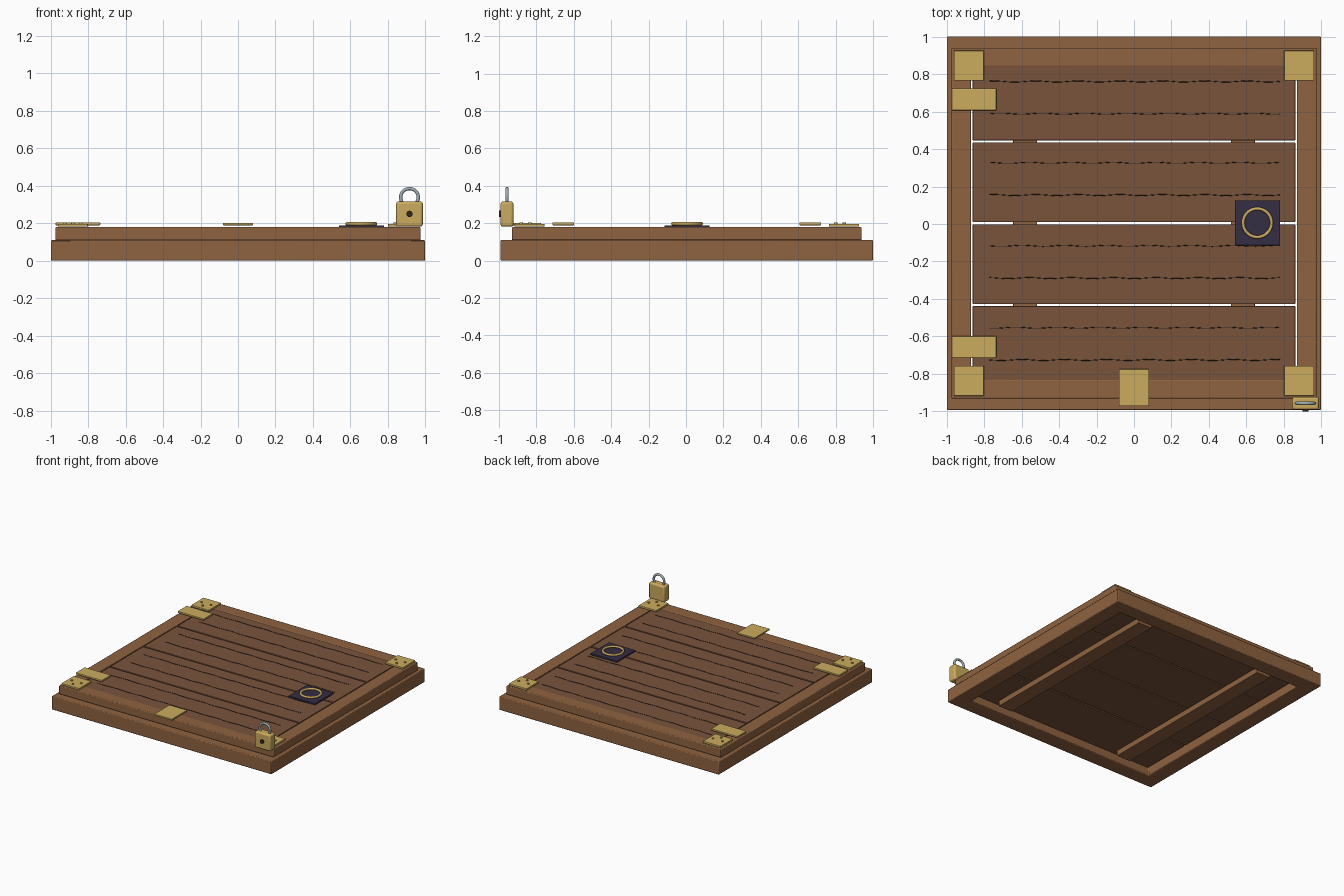
import bpy, bmesh, math

if "Cube" in bpy.data.objects:
    bpy.data.objects.remove(bpy.data.objects["Cube"])

OY = 0.004  # the wooden body sits slightly back; the keyhole reaches the front limit


def material(name, rgb):
    m = bpy.data.materials.new(name)
    m.diffuse_color = (*rgb, 1)
    m.use_nodes = True
    m.node_tree.nodes["Principled BSDF"].inputs["Base Color"].default_value = m.diffuse_color
    return m


FRAME = material("frame_wood", (0.275, 0.125, 0.052))
PLANK = material("plank_wood", (0.19, 0.087, 0.044))
GRAIN = material("dark_grain", (0.035, 0.018, 0.01))
BRASS = material("brass", (0.60, 0.41, 0.11))
IRON = material("dark_iron", (0.035, 0.026, 0.058))
STEEL = material("steel", (0.35, 0.42, 0.45))


def add_bevel(o, width, segments=2):
    b = o.modifiers.new("bevel", "BEVEL")
    b.width, b.segments = width, segments


def smooth(o):
    bpy.context.view_layer.objects.active = o
    bpy.ops.object.select_all(action="DESELECT")
    o.select_set(True)
    bpy.ops.object.shade_smooth_by_angle()


def box(name, x, y, z, mat, bevel=0.004, segments=2):
    """Box given by its (min, max) on each axis."""
    bpy.ops.mesh.primitive_cube_add(size=1, location=[sum(r) / 2 for r in (x, y, z)])
    o = bpy.context.object
    o.name = name
    o.scale = [abs(r[1] - r[0]) for r in (x, y, z)]
    bpy.ops.object.transform_apply(location=False, rotation=False, scale=True)
    add_bevel(o, bevel, segments)
    o.data.materials.append(mat)
    return o


def ring_frame(name, outer, inner, z, mat, bevel):
    """Seamless rectangular frame from outer and inner half sizes."""
    bm = bmesh.new()
    corners = ((-1, -1), (1, -1), (1, 1), (-1, 1))
    loops = [[bm.verts.new((sx * h[0], sy * h[1] + OY, zz)) for sx, sy in corners]
             for h, zz in ((outer, z[0]), (outer, z[1]), (inner, z[1]), (inner, z[0]))]
    for a in range(4):
        la, lb = loops[a], loops[(a + 1) % 4]
        for i in range(4):
            j = (i + 1) % 4
            bm.faces.new((la[i], la[j], lb[j], lb[i]))
    bmesh.ops.recalc_face_normals(bm, faces=bm.faces)
    me = bpy.data.meshes.new(name)
    bm.to_mesh(me)
    bm.free()
    me.materials.append(mat)
    o = bpy.data.objects.new(name, me)
    bpy.context.collection.objects.link(o)
    add_bevel(o, bevel)
    smooth(o)


def tube(name, points, radius, mat):
    """Thin rod along a path."""
    c = bpy.data.curves.new(name, "CURVE")
    c.dimensions = "3D"
    c.bevel_depth, c.bevel_resolution, c.use_fill_caps = radius, 1, True
    s = c.splines.new("POLY")
    s.points.add(len(points) - 1)
    for p, co in zip(s.points, points):
        p.co = (*co, 1)
    o = bpy.data.objects.new(name, c)
    bpy.context.collection.objects.link(o)
    c.materials.append(mat)


def disc(name, loc, radius, depth, mat, rot=(0, 0, 0)):
    bpy.ops.mesh.primitive_cylinder_add(vertices=16, radius=radius, depth=depth,
                                        location=loc, rotation=rot)
    o = bpy.context.object
    o.name = name
    o.data.materials.append(mat)
    bpy.ops.object.shade_smooth_by_angle()


def torus(name, loc, major, minor, mat, rot=(0, 0, 0)):
    bpy.ops.mesh.primitive_torus_add(location=loc, rotation=rot, major_radius=major,
                                     minor_radius=minor, major_segments=48, minor_segments=16)
    o = bpy.context.object
    o.name = name
    o.data.materials.append(mat)
    bpy.ops.object.shade_smooth()


def span(a, b, s):
    return tuple(sorted((a * s, b * s)))


def shifted(r):
    return r[0] + OY, r[1] + OY


# outer frame and raised lid frame
ring_frame("outer_frame", (0.998, 0.996), (0.87, 0.87), (0, 0.11), FRAME, 0.006)
ring_frame("lid_frame", (0.975, 0.935), (0.87, 0.835), (0.11, 0.18), FRAME, 0.006)

# planks with two slightly wavy grain lines each
TOP = 0.176
for i in range(4):
    yc = OY + 0.6555 - i * 0.437
    box(f"plank_{i + 1}", (-0.861, 0.861), (yc - 0.213, yc + 0.213), (0.065, TOP), PLANK)
    mid = yc + (0.015, 0.018, 0.012, 0.012)[i]
    for j, dy in enumerate((-0.086, 0.086)):
        pts = [(-0.77 + 1.55 * k / 60,
                mid + dy + 0.003 * math.sin(k * 0.72 + i + j), TOP + 0.0005)
               for k in range(61)]
        tube(f"grain_{i + 1}_{j + 1}", pts, 0.002, GRAIN)

# battens underneath
for s, side in ((-1, "left"), (1, "right")):
    box(f"batten_{side}", span(0.517, 0.645, s), shifted((-0.82, 0.82)), (0.02, 0.067), FRAME)

# corner plates with three rivets each
for sx in (-1, 1):
    for sy in (-1, 1):
        cx, cy = sx * 0.881, sy * 0.841 + OY
        tag = ("left" if sx < 0 else "right") + ("_front" if sy < 0 else "_back")
        box(f"corner_plate_{tag}", (cx - 0.08, cx + 0.08), (cy - 0.08, cy + 0.08),
            (0.182, 0.197), BRASS, 0.003)
        for k, (dx, dy) in enumerate(((-0.043, 0.002), (0.043, 0.002), (0, -0.044))):
            disc(f"rivet_{tag}_{k + 1}", (cx + dx, cy + dy, 0.198), 0.009, 0.012, BRASS)

# hinge plates and front hasp
for s, side in ((-1, "front"), (1, "back")):
    box(f"hinge_plate_{side}", (-0.973, -0.735), shifted(span(0.602, 0.719, s)),
        (0.189, 0.204), BRASS, 0.004)
box("hasp_plate", (-0.08, 0.08), (-0.971, -0.775), (0.189, 0.202), BRASS, 0.003)

# pull ring on its dark plate
box("ring_plate", (0.539, 0.78), (-0.114, 0.125), (0.175, 0.189), IRON, 0.003)
torus("pull_ring", (0.658, 0.006, 0.197), 0.076, 0.009, BRASS)

# padlock: body, keyhole, shackle half sunk in the body
PX, PY = 0.915, -0.957
smooth(box("padlock_body", (PX - 0.071, PX + 0.071), (PY - 0.034, PY + 0.034),
           (0.182, 0.316), BRASS, 0.012, 3))
disc("keyhole", (PX, -0.992, 0.25), 0.017, 0.016, GRAIN, (math.pi / 2, 0, 0))
torus("shackle", (PX, PY, 0.338), 0.047, 0.009, STEEL, (math.pi / 2, 0, 0))
